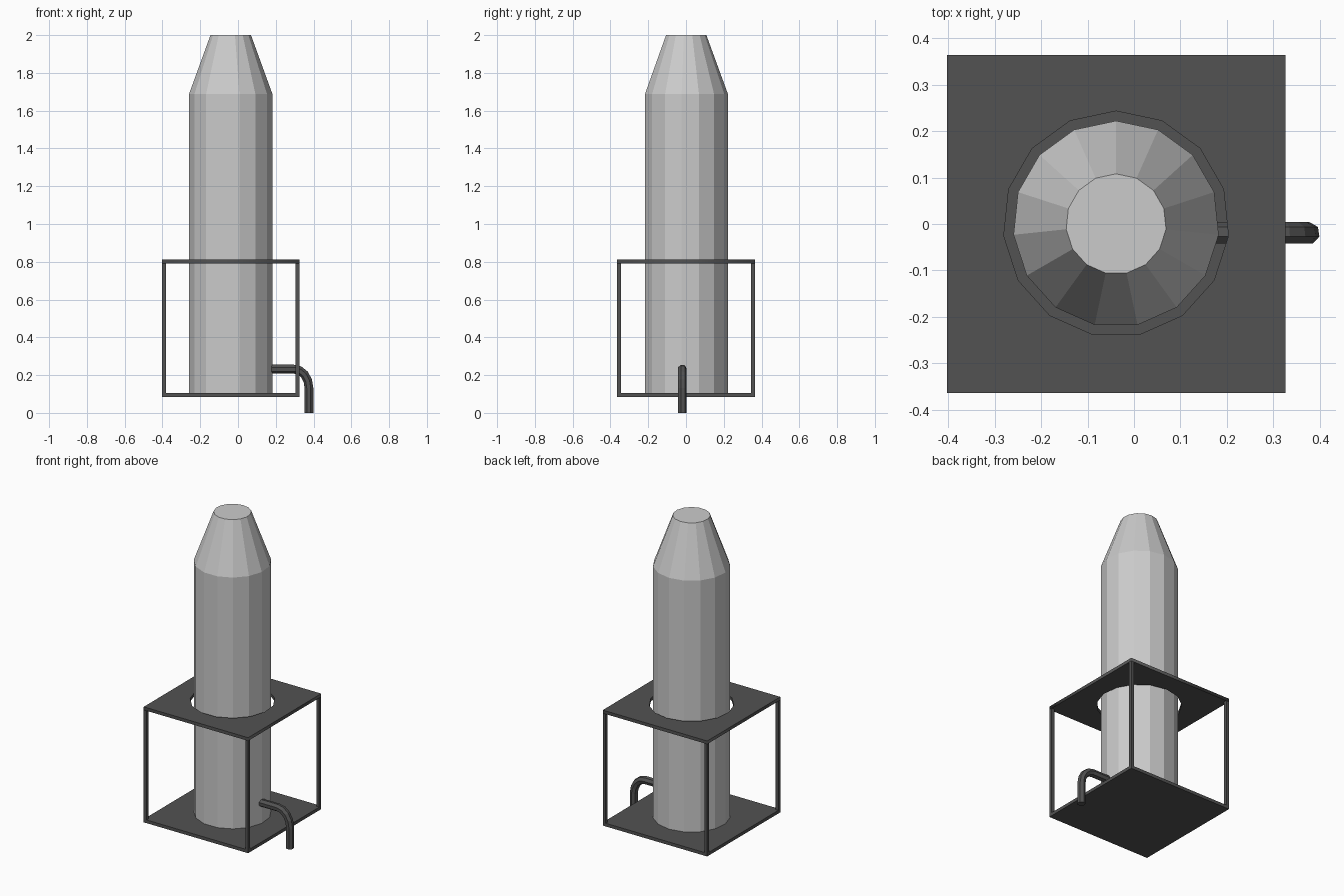
import bpy, bmesh, math
from mathutils import Vector

if "Cube" in bpy.data.objects:
    bpy.data.objects.remove(bpy.data.objects["Cube"])

CX = -0.0385                 # shared axis of tank and frame
HALF = 0.364                 # half width of the frame
Z0, Z1, T = 0.084, 0.812, 0.02

dark = bpy.data.materials.new("dark_metal")
dark.diffuse_color = (0.085, 0.085, 0.085, 1)
dark.use_nodes = True
dark.node_tree.nodes["Principled BSDF"].inputs["Base Color"].default_value = dark.diffuse_color


def ring_points(radius, n, start):
    return [(radius * math.cos(start + math.tau * i / n),
             radius * math.sin(start + math.tau * i / n)) for i in range(n)]


def loft(name, rings, mat=None):
    """Skin a list of equal-length vertex rings and cap both ends."""
    bm = bmesh.new()
    loops = [[bm.verts.new(p) for p in ring] for ring in rings]
    n = len(loops[0])
    for a, b in zip(loops, loops[1:]):
        for i in range(n):
            j = (i + 1) % n
            bm.faces.new((a[i], a[j], b[j], b[i]))
    bm.faces.new(loops[0][::-1])
    bm.faces.new(loops[-1])
    bmesh.ops.recalc_face_normals(bm, faces=bm.faces)
    me = bpy.data.meshes.new(name)
    bm.to_mesh(me)
    bm.free()
    ob = bpy.data.objects.new(name, me)
    bpy.context.collection.objects.link(ob)
    if mat:
        me.materials.append(mat)
    return ob


def box(name, x, y, z, sx, sy, sz):
    bpy.ops.mesh.primitive_cube_add(size=1, location=(x, y, z))
    ob = bpy.context.object
    ob.name = name
    ob.scale = (sx, sy, sz)
    ob.data.materials.append(dark)


# tank: 15-sided body with a tapered shoulder
loft("tank", [[(CX + x, y, z) for x, y in ring_points(r, 15, math.pi / 2)]
              for r, z in [(0.222, Z0 + 0.01), (0.222, 1.688), (0.108, 2.0)]])

# frame: solid base plate and four corner posts
box("base_plate", CX, 0, Z0 + T / 2, 2 * HALF, 2 * HALF, T)
c = HALF - T / 2
for sx in (-1, 1):
    for sy in (-1, 1):
        box("corner_post", CX + sx * c, sy * c, (Z0 + Z1) / 2, T, T, Z1 - Z0 - 2 * T)

# collar plate: square with a 15-sided hole around the tank
cu = bpy.data.curves.new("collar_plate", "CURVE")
cu.dimensions = "2D"
cu.fill_mode = "BOTH"
cu.extrude = T / 2
square = [(-HALF, -HALF), (HALF, -HALF), (HALF, HALF), (-HALF, HALF)]
for pts in (square, ring_points(0.243, 15, math.pi / 2)):
    sp = cu.splines.new("POLY")
    sp.points.add(len(pts) - 1)
    for p, (x, y) in zip(sp.points, pts):
        p.co = (x, y, 0, 1)
    sp.use_cyclic_u = True
cu.materials.append(dark)
collar = bpy.data.objects.new("collar_plate", cu)
collar.location = (CX, 0, Z1 - T / 2)
bpy.context.collection.objects.link(collar)

# drain pipe: 7-sided tube leaving the tank and bending down to the floor
path = [(0.15, 0.232, 90)]
for i in range(5):
    a = math.radians(90 - 22.5 * i)
    path.append((0.296 + 0.08 * math.cos(a), 0.132 + 0.1 * math.sin(a), 90 - 22.5 * i))
path.append((0.376, 0, 0))
section = ring_points(0.024, 7, math.radians(4))
rings = []
for x, z, deg in path:
    out = Vector((math.cos(math.radians(deg)), 0, math.sin(math.radians(deg))))
    rings.append([Vector((x, -0.02 + u, z)) + out * v for u, v in section])
loft("drain_pipe", rings, dark)
